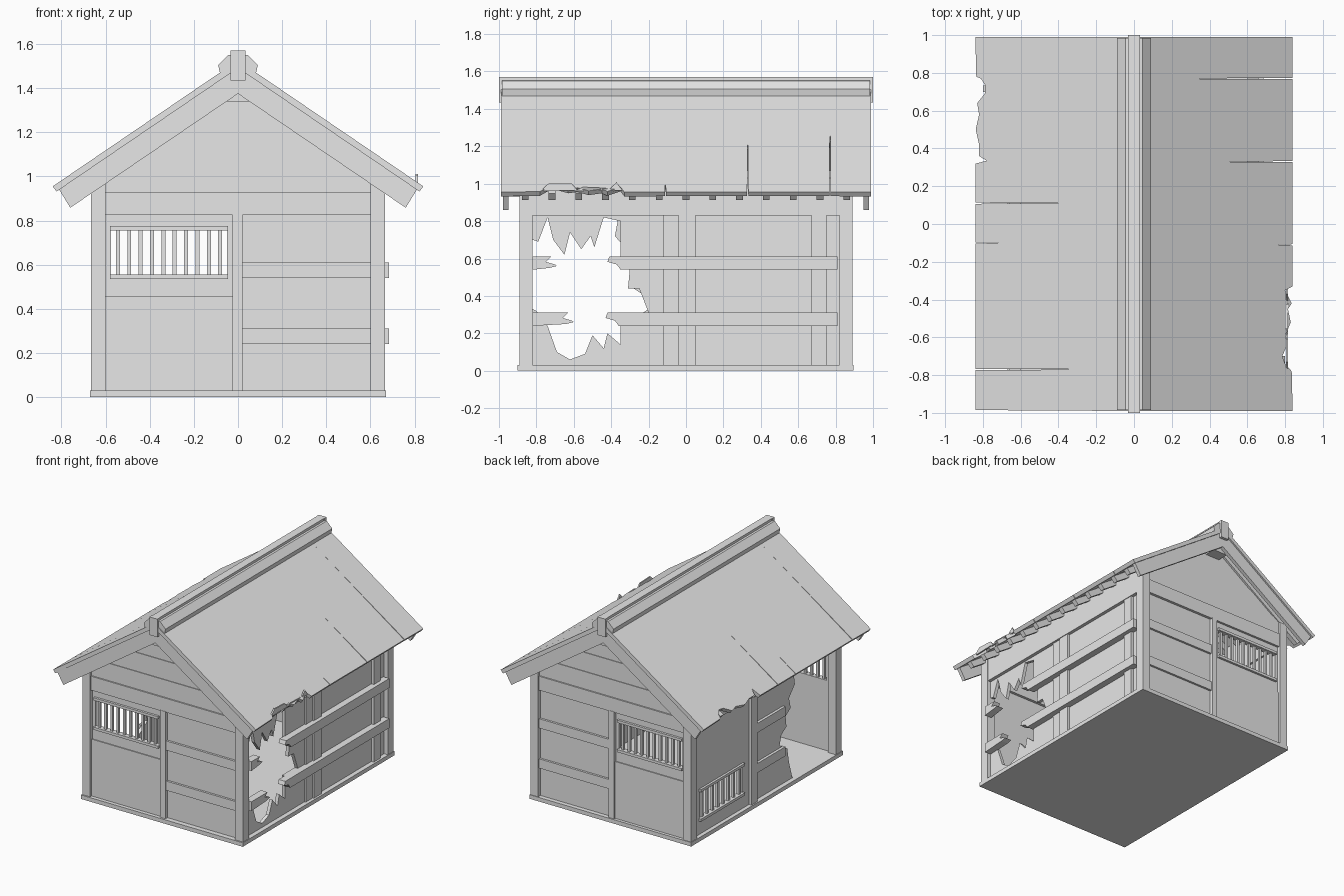
import bpy
import bmesh

if "Cube" in bpy.data.objects:
    bpy.data.objects.remove(bpy.data.objects["Cube"])

wood = bpy.data.materials.new("weathered_grey")
wood.use_nodes = True
GREY = (0.8, 0.8, 0.8, 1)
wood.diffuse_color = GREY
wood.node_tree.nodes["Principled BSDF"].inputs["Base Color"].default_value = GREY

APEX, SLOPE, SHEET = 1.526, 0.68, 0.035
UNDER = APEX - SHEET


def prism(name, pts, axis, lo, hi, shape=None):
    """Extrude a flat outline along an axis; shape may move each vertex."""
    place = {"x": lambda p, d: (d, p[0], p[1]),
             "y": lambda p, d: (p[0], d, p[1]),
             "z": lambda p, d: (p[0], p[1], d)}[axis]
    bm = bmesh.new()
    rings = [[bm.verts.new(place(p, d)) for p in pts] for d in (lo, hi)]
    bm.faces.new(rings[0])
    bm.faces.new(rings[1][::-1])
    for i in range(len(pts)):
        j = (i + 1) % len(pts)
        bm.faces.new((rings[0][i], rings[0][j], rings[1][j], rings[1][i]))
    if shape:
        for v in bm.verts:
            shape(v)
    bmesh.ops.recalc_face_normals(bm, faces=bm.faces)
    mesh = bpy.data.meshes.new(name)
    bm.to_mesh(mesh)
    bm.free()
    mesh.materials.append(wood)
    obj = bpy.data.objects.new(name, mesh)
    bpy.context.collection.objects.link(obj)
    return obj


def board(name, axis, u0, u1, z0, z1, d0, d1):
    """Upright rectangular board lying in a wall that faces the axis."""
    return prism(name, [(u0, z0), (u1, z0), (u1, z1), (u0, z1)], axis, d0, d1)


def window(name, axis, u0, u1, z0, z1, s, d, count):
    """Barred window with top and bottom rails on side s at depth d."""
    for z in (z0, z1):
        board(name + "_rail", axis, u0 - .01, u1 + .01, z - .01, z + .01,
              s * (d - .03), s * (d + .012))
    step = (u1 - u0) / count
    for i in range(count):
        u = u0 + (i + .5) * step
        board(name + "_bar", axis, u - .009, u + .009, z0, z1,
              s * (d - .022), s * (d - .004))


def around(name, axis, u0, u1, z0, z1, hole, d0, d1):
    """Panel made of four boards around a rectangular opening."""
    a, b, c, e = hole
    board(name, axis, u0, u1, z0, c, d0, d1)
    board(name, axis, u0, u1, e, z1, d0, d1)
    board(name, axis, u0, a, c, e, d0, d1)
    board(name, axis, b, u1, c, e, d0, d1)


# Floor and corner posts
prism("floor", [(-.67, -.9), (.67, -.9), (.67, .895), (-.67, .895)], "z", 0, .03)
for sx in (-1, 1):
    for sy in (-1, 1):
        board("corner_post", "y", sx * .6, sx * .665, .02, 1.02, sy * .82, sy * .89)
    prism("wall_plate", [(sx * .6, .83), (sx * .66, .83), (sx * .66, 1.03), (sx * .6, 1.07)],
          "y", -.85, .85)

# Front and back walls
RAILS = ((.24, .31), (.54, .61))
for s in (-1, 1):
    around("door", "y", -.6, -.025, .03, .83, (-.575, -.05, .545, .765), s * .84, s * .865)
    board("door_lower_panel", "y", -.6, -.025, .03, .455, s * .85, s * .872)
    window("door_window", "y", -.57, -.055, .545, .765, s, .87, 10)
    board("middle_post", "y", -.025, .02, .03, .83, s * .83, s * .885)
    board("end_wall", "y", .02, .6, .03, .83, s * .84, s * .862)
    for z0, z1 in RAILS:
        board("end_rail", "y", .02, .6, z0, z1, s * .85, s * .878)
    board("tie_beam", "y", -.6, .6, .825, .93, s * .82, s * .882)
    # Gable planks follow the roof pitch
    for i, (z0, z1) in enumerate(((.93, 1.06), (1.06, 1.2), (1.2, 1.48))):
        w0, w1 = [min(.63, (UNDER - z) / SLOPE) for z in (z0, z1)]
        prism("gable_plank", [(-w0, z0), (w0, z0), (w1, z1), (-w1, z1)], "y",
              s * .835, s * (.872 - .005 * i))
    board("gable_collar", "y", -.06, .06, 1.34, 1.42, s * .86, s * .95)

# Right wall with a broken hole at the front
torn = [(-.82, .70), (-.79, .69), (-.74, .82), (-.71, .70), (-.65, .62), (-.62, .74),
        (-.56, .65), (-.51, .72), (-.49, .66), (-.44, .82), (-.35, .80), (-.35, .60),
        (-.30, .55), (-.31, .44), (-.25, .44), (-.20, .31), (-.27, .31), (-.35, .31),
        (-.35, .14), (-.42, .20), (-.44, .12), (-.50, .19), (-.54, .09), (-.62, .06),
        (-.69, .10), (-.74, .24), (-.80, .32), (-.82, .33)]
prism("right_wall", [(-.82, .03), (.82, .03), (.82, .83), (-.82, .83)] + torn, "x", .61, .635)
for y0, y1 in ((-.12, -.04), (-.04, .05), (.67, .75)):
    board("right_batten", "x", y0, y1, .03, .83, .63, .645 if y0 < -.1 else .655)
for (z0, z1), stub, start in zip(RAILS, (-.6, -.69), (-.43, -.42)):
    h = z1 - z0
    board_end = [(stub - .04, z0 + .01), (stub, z0 + .02), (stub - .01, z0 + .4 * h),
                 (stub - .06, z0 + .6 * h), (stub - .03, z1)]
    prism("right_rail_stub", [(-.82, z0)] + board_end + [(-.82, z1)], "x", .63, .685)
    prism("right_rail", [(.81, z0), (start + .07, z0), (start + .05, z0 + .4 * h),
                         (start, z0 + .6 * h), (start + .01, z1), (.81, z1)],
          "x", .63, .685)

# Left wall: low window, post, railed panel, broken opening
around("left_window_wall", "x", .17, .82, .03, .83, (.25, .75, .14, .36), -.615, -.64)
window("left_window", "x", .25, .75, .14, .36, -1, .645, 8)
board("left_post", "x", .1, .17, .03, .83, -.6, -.66)
prism("left_wall", [(.1, .03), (.1, .83), (-.36, .83), (-.38, .72), (-.31, .64), (-.33, .56),
                    (-.27, .52), (-.28, .44), (-.22, .40), (-.20, .33), (-.29, .27),
                    (-.31, .16), (-.35, .03)], "x", -.635, -.61)
for z0, z1 in RAILS:
    board("left_rail", "x", -.24, .1, z0, z1, -.655, -.625)


# Roof sheets with split and chipped eaves
def pitch(side):
    def shape(v):
        top = v.co.z > -.01
        v.co.z += APEX - SLOPE * abs(v.co.x)
        if not top and abs(v.co.x) > .1:
            v.co.x -= side * .018
            v.co.z += .012
    return shape


def split(y, depth):
    """Thin crack running up from the eave."""
    return [(.838, y - .003), (depth, y), (.838, y + .003)]


right_eave = ([(.84, -.99), (.835, -.78), (.80, -.74), (.785, -.70), (.815, -.63), (.805, -.58),
               (.83, -.52), (.815, -.45), (.835, -.42), (.80, -.35), (.84, -.33)]
              + split(-.11, .76) + split(.33, .45) + split(.77, .09) + [(.84, .99)])
left_eave = ([(.84, -.985)] + split(-.77, .09) + split(-.1, .68) + split(.11, .38)
             + [(.838, .32), (.78, .335), (.82, .36), (.82, .42), (.838, .5), (.82, .58),
                (.83, .64), (.79, .69), (.785, .73), (.81, .77), (.835, .78), (.84, .99)])
for side, eave in ((1, right_eave), (-1, left_eave)):
    outline = [(0, -.99)] + [(side * x, y) for x, y in eave] + [(0, .99)]
    prism("roof_sheet", outline, "z", -SHEET, 0, pitch(side))

# Loose splinters on the right eave
for y0, y1, lift in ((-.78, -.58, .035), (-.6, -.4, .012), (-.42, -.34, .04)):
    prism("splinter", [(y0, .96), (y1, .965), (y1 - .03, .965 + lift), (y0 + .05, .97 + lift)],
          "x", .805, .815)

# Rafters and bargeboards under both pitches
for side in (-1, 1):
    rafter = [(0, UNDER), (side * .80, UNDER - SLOPE * .80),
              (side * .77, 1.437 - SLOPE * .77), (0, 1.437)]
    for i in range(13):
        y = -.86 + i * .1433
        prism("rafter", rafter, "y", y - .018, y + .018)
    barge = [(0, UNDER), (side * .81, UNDER - SLOPE * .81),
             (side * .76, 1.375 - SLOPE * .76), (0, 1.375)]
    for s in (-1, 1):
        prism("bargeboard", barge, "y", s * .95, s * .978)
    # Ridge capping board
    prism("ridge_cap", [(0, 1.555), (side * .045, 1.55), (side * .09, 1.505),
                        (side * .08, 1.46), (0, 1.5)], "y", -.985, .985)

# Ridge beam and its end blocks
board("ridge_beam", "y", -.03, .03, 1.5, 1.57, -.99, .99)
for s in (-1, 1):
    board("ridge_end", "y", -.033, .033, 1.435, 1.57, s * .975, s)
